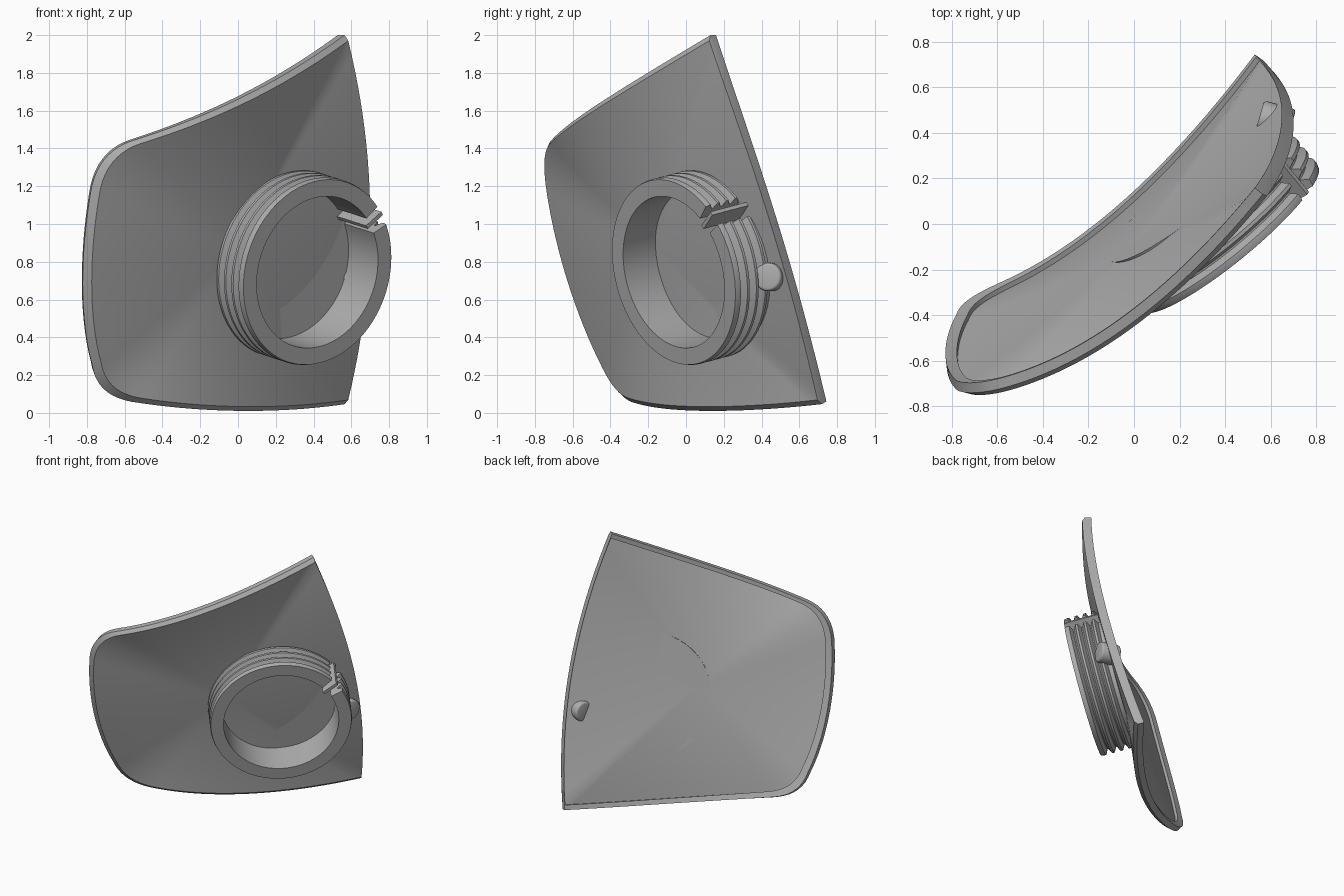
import bpy, bmesh, math
from mathutils import Vector, Matrix
from mathutils.geometry import interpolate_bezier

if "Cube" in bpy.data.objects:
    bpy.data.objects.remove(bpy.data.objects["Cube"], do_unlink=True)

grey = bpy.data.materials.new("plain_grey")
grey.use_nodes = True
grey.diffuse_color = (0.42, 0.42, 0.42, 1)
grey.node_tree.nodes["Principled BSDF"].inputs["Base Color"].default_value = grey.diffuse_color


def finish(name, bm, angle=35):
    bmesh.ops.recalc_face_normals(bm, faces=bm.faces)
    mesh = bpy.data.meshes.new(name)
    bm.to_mesh(mesh)
    bm.free()
    mesh.materials.append(grey)
    ob = bpy.data.objects.new(name, mesh)
    bpy.context.scene.collection.objects.link(ob)
    bpy.ops.object.select_all(action="DESELECT")
    ob.select_set(True)
    bpy.context.view_layer.objects.active = ob
    bpy.ops.object.shade_smooth_by_angle(angle=math.radians(angle))
    return ob


def bridge(bm, a, b, closed=True):
    n = len(a)
    for i in range(n if closed else n - 1):
        j = (i + 1) % n
        bm.faces.new((a[i], a[j], b[j], b[i]))


# Curved shell: an outline in x and z, laid on a bowed surface
CENTRE = Vector((0.0, 0.85))
HINGE = Vector((0.70, 1.0))


def bow(x, z):
    return (0.066 - 0.548 * z + 0.142 * z * z + (0.88 - 0.062 * z) * x
            + (0.46 - 0.02 * z) * x * x)


def on_shell(p, s, depth):
    """Point at fraction s from the centre to outline point p, pushed back by depth."""
    def surf(q):
        return bow(q.x, q.y)
    q = CENTRE + (p - CENTRE) * s
    e = 0.01
    fx = (surf(q + Vector((e, 0))) - surf(q)) / e
    fz = (surf(q + Vector((0, e))) - surf(q)) / e
    back = Vector((-fx, 1, -fz)).normalized()
    dish = 0.16 * (1 - s * s)
    return Vector((q.x, surf(q) + dish, q.y)) + back * depth


segments = [
    ((0.58, 0.04), (0.74, 0.70), (0.74, 1.35), (0.58, 2.0), 24),
    ((0.58, 2.0), (0.25, 1.76), (-0.10, 1.58), (-0.55, 1.44), 24),
    ((-0.55, 1.44), (-0.68, 1.40), (-0.76, 1.30), (-0.78, 1.15), 10),
    ((-0.78, 1.15), (-0.83, 0.85), (-0.84, 0.50), (-0.77, 0.25), 16),
    ((-0.77, 0.25), (-0.75, 0.11), (-0.65, 0.06), (-0.52, 0.045), 10),
    ((-0.52, 0.045), (-0.15, -0.01), (0.25, -0.01), (0.58, 0.04), 24),
]
outline = []
for a, h1, h2, b, n in segments:
    pts = interpolate_bezier(*[Vector((*q, 0)) for q in (a, h1, h2, b)], n + 1)
    outline += [p.to_2d() for p in pts[:-1]]


def inset(k):
    return [HINGE + (p - HINGE) * k for p in outline]


bm = bmesh.new()


def ring(points, s, depth):
    return [bm.verts.new(on_shell(p, s, depth)) for p in points]


front, rim = inset(0.97), inset(0.965)
steps = [i / 14 for i in range(1, 15)]
loops = [ring(front, s, 0.0) for s in steps]
loops += [ring(outline, 1, 0.02), ring(outline, 1, 0.065), ring(rim, 1, 0.065)]
loops += [ring(rim, s, 0.042) for s in reversed(steps)]
for a, b in zip(loops, loops[1:]):
    bridge(bm, a, b)
for loop, depth in ((loops[0], 0.0), (loops[-1], 0.042)):
    hub = bm.verts.new(on_shell(CENTRE, 0, depth))
    for i, v in enumerate(loop):
        bm.faces.new((v, loop[(i + 1) % len(loop)], hub))
finish("curved_shell", bm)

# Local frame of the collar: x sideways, y up, z outwards
axis = Vector((0.62, -0.755, -0.2)).normalized()
side = Vector((0, 0, 1)).cross(axis).normalized()
frame = Matrix((side, axis.cross(side), axis)).transposed().to_4x4()
frame.translation = Vector((0.42, -0.065, 0.745))

# Split collar with ridges round the outside
INNER, ROOT, CREST, DEPTH = 0.41, 0.468, 0.505, 0.25
profile = [(INNER, 0), (0.5, 0)]
for i in range(4):
    h = -0.018 - i * 0.062
    profile += [(CREST, h), (CREST, h - 0.016), (ROOT, h - 0.036), (ROOT, h - 0.044)]
profile += [(ROOT, -DEPTH - 0.02), (INNER, -DEPTH - 0.02)]
start, sweep, count = math.radians(45), math.radians(346), 96
bm = bmesh.new()
sections = []
for i in range(count + 1):
    t = start + sweep * i / count
    sections.append([bm.verts.new((r * math.cos(t), r * math.sin(t), h)) for r, h in profile])
for a, b in zip(sections, sections[1:]):
    bridge(bm, a, b)
bm.faces.new(sections[0])
bm.faces.new(sections[-1])
finish("ridged_collar", bm, 30).matrix_world = frame

# Flat floor inside the collar
bm = bmesh.new()
bmesh.ops.create_cone(bm, cap_ends=True, segments=96, radius1=INNER + 0.01,
                      radius2=INNER + 0.01, depth=0.02,
                      matrix=Matrix.Translation((0, 0, -DEPTH - 0.01)))
finish("collar_floor", bm).matrix_world = frame

# Thin rib standing in the split
bm = bmesh.new()
bmesh.ops.create_cube(bm, size=1, matrix=Matrix.Rotation(math.radians(39), 4, "Z")
                      @ Matrix.Translation((0.445, 0, -0.125))
                      @ Matrix.Diagonal((0.12, 0.022, 0.25, 1)))
finish("split_rib", bm).matrix_world = frame

# Round pin through the shell beside the collar
a, b = Vector((0.55, 0.47, 0.72)), Vector((0.69, 0.43, 0.72))
bm = bmesh.new()
bmesh.ops.create_cone(bm, cap_ends=True, segments=32, radius1=0.075, radius2=0.075,
                      depth=(b - a).length)
caps = [e for e in bm.edges if any(len(f.verts) > 4 for f in e.link_faces)]
bmesh.ops.bevel(bm, geom=caps, offset=0.015, segments=3, affect="EDGES", profile=0.5)
pin = finish("round_pin", bm)
pin.matrix_world = Matrix.Translation((a + b) / 2) @ (b - a).to_track_quat("Z", "Y").to_matrix().to_4x4()
